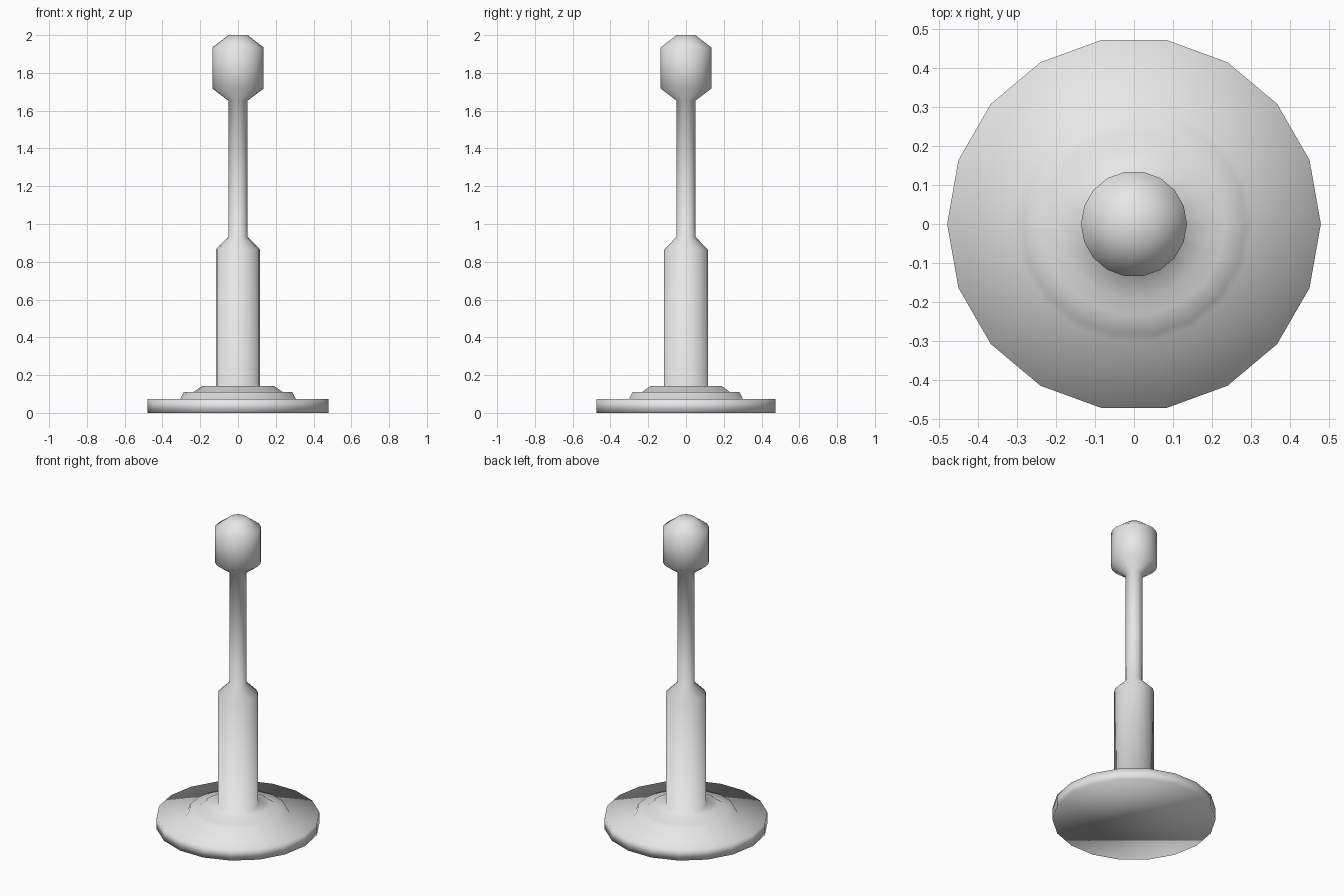
import bpy
import bmesh
from math import cos, sin, tau

SIDES = 18

cube = bpy.data.objects.get("Cube")
if cube:
    bpy.data.objects.remove(cube, do_unlink=True)

# Material
grey = bpy.data.materials.new("light_grey")
grey.use_nodes = True
grey.diffuse_color = (0.8, 0.8, 0.8, 1)
grey.node_tree.nodes["Principled BSDF"].inputs["Base Color"].default_value = (0.8, 0.8, 0.8, 1)


def lathe(name, profile):
    """Turn a (radius, height) profile about z, closed by flat caps."""
    bm = bmesh.new()
    rings = [[bm.verts.new((r * cos(tau * i / SIDES), r * sin(tau * i / SIDES), z))
              for i in range(SIDES)] for r, z in profile]
    for low, high in zip(rings, rings[1:]):
        for i in range(SIDES):
            j = (i + 1) % SIDES
            bm.faces.new((low[i], low[j], high[j], high[i]))
    bm.faces.new(rings[0][::-1])
    bm.faces.new(rings[-1])
    for face in bm.faces:
        face.smooth = True
    mesh = bpy.data.meshes.new(name)
    bm.to_mesh(mesh)
    bm.free()
    mesh.materials.append(grey)
    obj = bpy.data.objects.new(name, mesh)
    bpy.context.collection.objects.link(obj)
    return obj


# One turned piece, so the smooth shading flows through every step
base = [(0.48, 0), (0.48, 0.073)]
collar = [(0.306, 0.073), (0.287, 0.111), (0.236, 0.111), (0.19, 0.143)]
shaft = [(0.117, 0.143), (0.117, 0.865)]
neck = [(0.05, 0.933), (0.05, 1.652)]
head = [(0.136, 1.717), (0.136, 1.935), (0.05, 2)]
lathe("turned_post", base + collar + shaft + neck + head)
